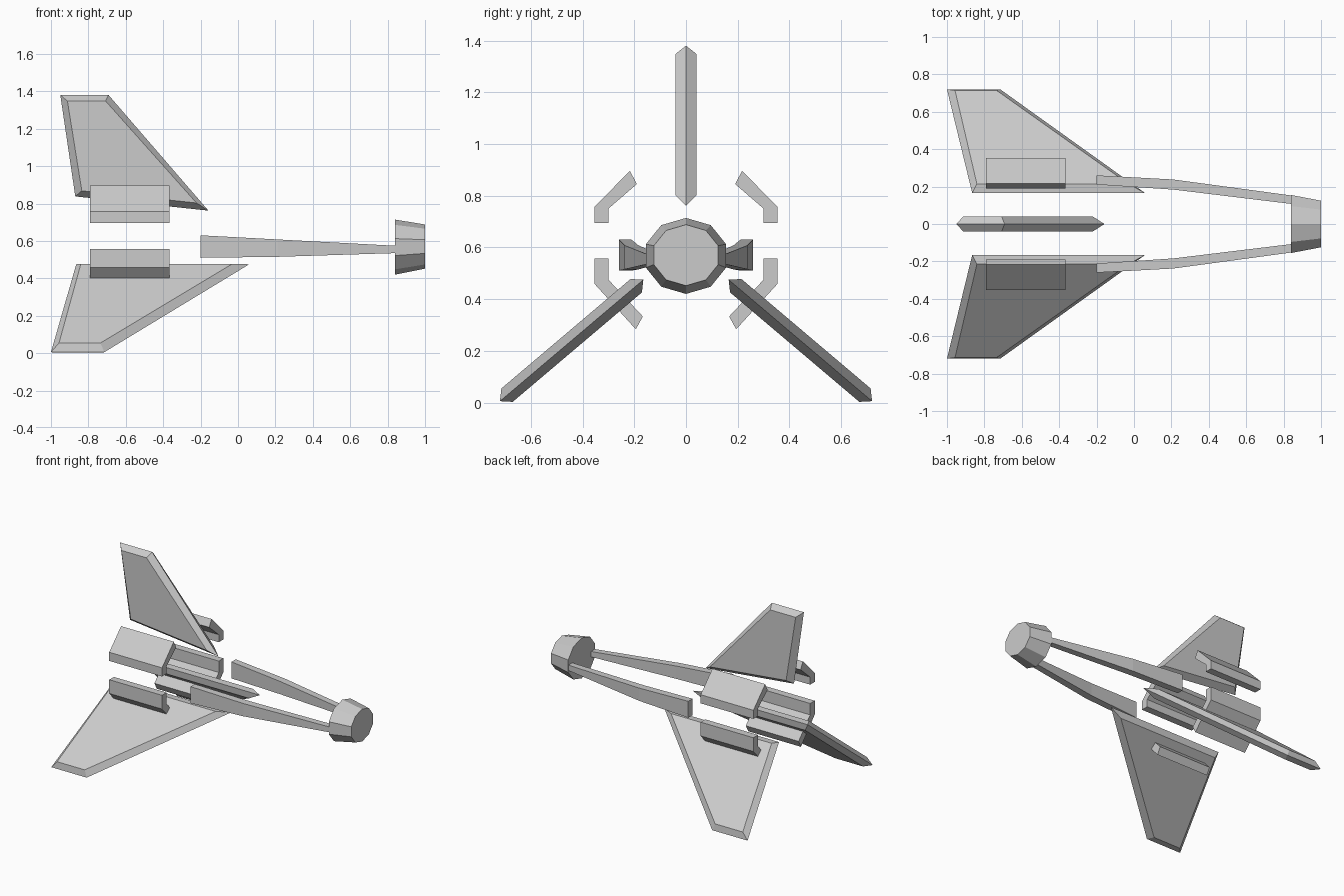
import bpy
import bmesh
import math
from mathutils import Vector

if "Cube" in bpy.data.objects:
    bpy.data.objects.remove(bpy.data.objects["Cube"])


def loft(name, rings):
    """Closed solid skinned through rings with equal point counts."""
    bm = bmesh.new()
    loops = [[bm.verts.new(p) for p in ring] for ring in rings]
    n = len(loops[0])
    for a, b in zip(loops, loops[1:]):
        for i in range(n):
            j = (i + 1) % n
            bm.faces.new((a[i], a[j], b[j], b[i]))
    bm.faces.new(loops[0][::-1])
    bm.faces.new(loops[-1])
    bmesh.ops.recalc_face_normals(bm, faces=bm.faces)
    mesh = bpy.data.meshes.new(name)
    bm.to_mesh(mesh)
    bm.free()
    obj = bpy.data.objects.new(name, mesh)
    bpy.context.collection.objects.link(obj)
    return obj


def fin(name, outer, inner, half, root, span, normal):
    """Plate whose rim is bevelled to a central ridge; points are (x, span)."""
    root, span, normal = Vector(root), Vector(span).normalized(), Vector(normal).normalized()

    def place(points, offset):
        return [root + Vector((x, 0, 0)) + span * s + normal * offset for x, s in points]

    return loft(name, [place(inner, -half), place(outer, 0), place(inner, half)])


# Ten-sided nose, tapering forward
def decagon(x, z, ry, rz):
    angles = [math.pi / 2 + i * math.tau / 10 for i in range(10)]
    return [(x, ry * math.cos(a), z + rz * math.sin(a)) for a in angles]


loft("nose", [decagon(0.84, 0.567, 0.163, 0.147), decagon(1.0, 0.57, 0.131, 0.118)])

# Upright tail fin
fin("top_fin",
    [(-0.87, 0.838), (-0.158, 0.762), (-0.692, 1.38), (-0.95, 1.38)],
    [(-0.835, 0.868), (-0.222, 0.803), (-0.708, 1.348), (-0.912, 1.348)],
    0.041, (0, 0, 0), (0, 0, 1), (0, 1, 0))

# Bracket profiles (y, z)
brackets = {
    "upper": [(0.353, 0.695), (0.353, 0.758), (0.217, 0.896),
              (0.19, 0.845), (0.3, 0.75), (0.3, 0.695)],
    "lower": [(0.353, 0.558), (0.353, 0.458), (0.194, 0.283),
              (0.167, 0.333), (0.3, 0.475), (0.3, 0.558)],
}

# Boom stations: x, inner y, outer y, bottom z, top z
stations = [(-0.2, 0.211, 0.26, 0.51, 0.63),
            (0.21, 0.184, 0.238, 0.515, 0.608),
            (0.845, 0.107, 0.152, 0.535, 0.574)]

for side, s in (("left", 1), ("right", -1)):
    # Downswept wings
    fin(side + "_wing",
        [(-0.865, 0), (0.06, 0), (-0.715, 0.727), (-1.0, 0.727)],
        [(-0.84, 0.036), (-0.03, 0.036), (-0.735, 0.691), (-0.957, 0.691)],
        0.034, (0, s * 0.165, 0.475), (0, s * 0.555, -0.47), (0, s * 0.47, 0.555))

    # Tapered booms joining the nose
    loft(side + "_boom", [[(x, s * yi, zb), (x, s * yo, zb), (x, s * yo, zt), (x, s * yi, zt)]
                          for x, yi, yo, zb, zt in stations])

    # Bent engine brackets
    for level, profile in brackets.items():
        loft(f"{side}_{level}_bracket",
             [[(x, s * y, z) for y, z in profile] for x in (-0.79, -0.365)])
